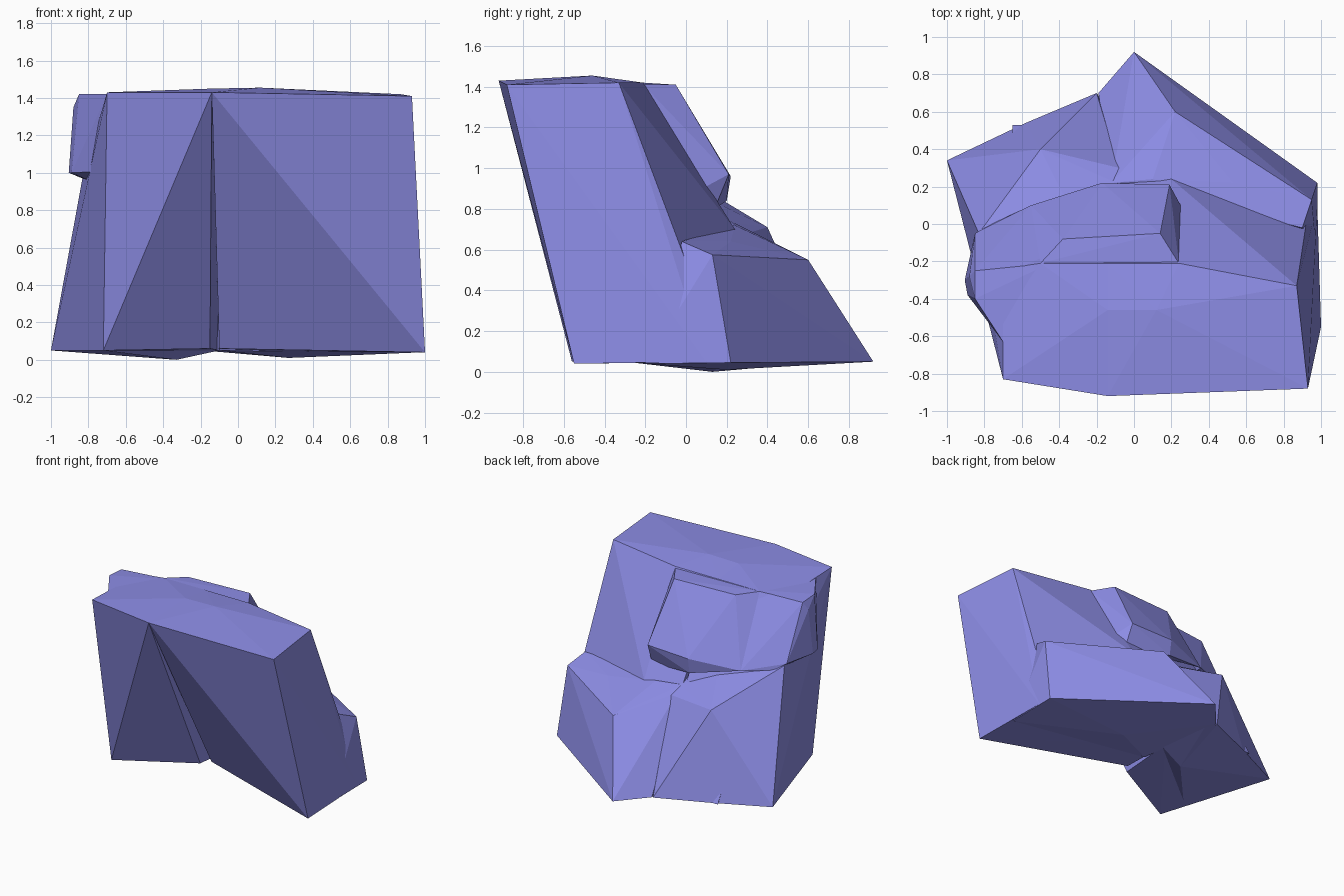
import bpy, bmesh

stone = bpy.data.materials.new("blue_stone")
stone.diffuse_color = (.27, .27, .8, 1)


def rock(name, points):
    """Faceted boulder: convex hull around its corner points."""
    bm = bmesh.new()
    for p in points:
        bm.verts.new(p)
    bmesh.ops.convex_hull(bm, input=bm.verts[:])
    loose = [v for v in bm.verts if not v.link_faces]
    bmesh.ops.delete(bm, geom=loose, context='VERTS')
    bmesh.ops.recalc_face_normals(bm, faces=bm.faces[:])
    me = bpy.data.meshes.new(name)
    bm.to_mesh(me)
    bm.free()
    me.materials.append(stone)
    ob = bpy.data.objects.new(name, me)
    bpy.context.collection.objects.link(ob)
    return ob


# Shared middle seam of the leaning cliff (brow, crest, rear rim)
seam = [(-.14, -.92, 1.43), (-.14, -.46, 1.45), (-.14, -.21, 1.42)]

# Right half of the leaning cliff
rock("cliff_right", seam + [
    (.93, -.88, 1.41), (.12, -.46, 1.455), (.87, -.33, 1.42), (.24, -.21, 1.42), (-.1, -.19, .06),
    (1, -.55, .04), (.98, .1, .05), (.92, 0, .54), (.2, .24, .70), (-.12, .24, .70), (-.1, .24, .05)])

# Left half of the leaning cliff
rock("cliff_left", seam + [
    (-.70, -.83, 1.43), (-.5, -.21, 1.42), (-.7, -.24, 1.41), (-.72, -.56, .05), (-.15, -.26, .06),
    (-1, .34, .05), (-.83, -.05, .98), (-.76, 0, .94), (-.14, .22, .72), (-.1, .24, .05)])

# Left foot with its sloping top
rock("left_foot", [
    (-.2, .7, .05), (-.15, .63, .05), (-1, .34, .05), (-.58, .54, .05), (-.72, -.3, .05),
    (-.1, .2, .05), (-.08, .3, .68), (-.5, .4, .71), (-.76, 0, .94), (-.83, -.05, .98),
    (-.3, 0, .9), (-.33, .13, 0), (-.05, .2, .74)])

# Right foot, a lower shelf
rock("right_foot", [
    (.98, .22, .045), (0, .92, .05), (-.19, .7, .05), (.22, .6, .55), (.95, .13, .575),
    (.9, -.02, .64), (.53, .22, .64), (.1, .24, .72), (-.08, .3, .68), (-.12, .22, .74),
    (.98, -.2, .04), (-.1, 0, .05), (.27, .2, .01)])

# Bulge on the rear of the cliff
rock("rear_bulge", [
    (.24, -.21, 1.41), (.14, -.05, 1.41), (-.38, -.08, 1.41), (-.5, -.21, 1.42),
    (.19, .21, .97), (.26, .08, .9), (-.17, .22, .96), (-.33, .15, .95), (-.55, .1, .92),
    (.2, .14, .8), (-.17, .2, .84)])

# Overhanging block at the upper left, running into the rear bulge
rock("left_overhang", [
    (-.45, -.21, 1.42), (-.85, -.25, 1.41), (-.85, -.4, 1.42), (-.7, -.63, 1.42),
    (-.88, -.28, 1.35), (-.905, -.3, 1.0), (-.89, -.38, 1.0), (-.85, -.05, 1.0),
    (-.68, -.6, 1.01), (-.8, -.3, .96), (-.76, 0, .94), (-.55, .1, .92)])

# Small chip at the foot of the left side
rock("chip", [(-.65, .53, .05), (-.65, .47, .16), (-.55, .53, .05), (-.6, .4, .05)])
